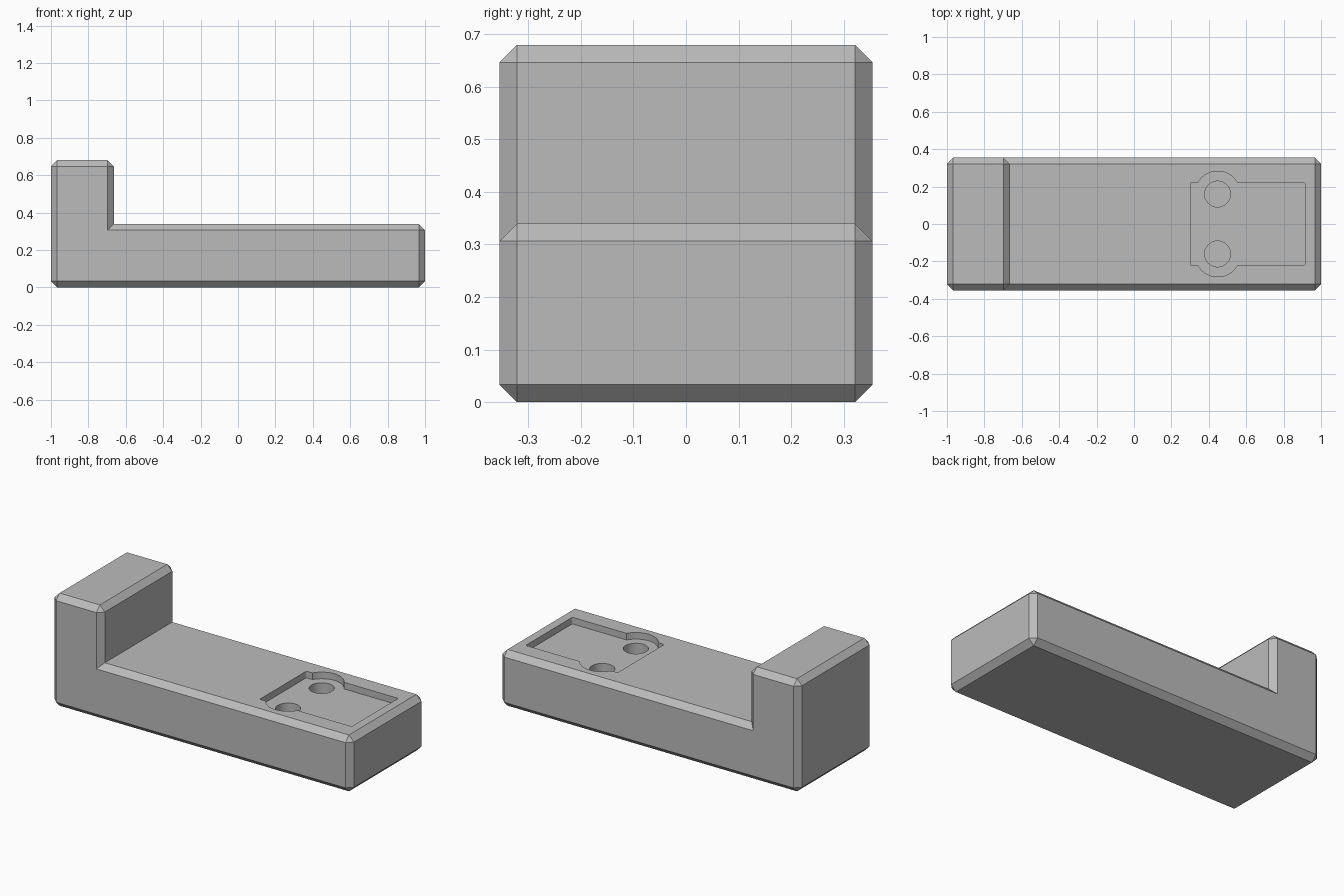
import bpy, bmesh, math
from mathutils import Matrix

old = bpy.data.objects.get("Cube")
if old:
    bpy.data.objects.remove(old, do_unlink=True)

HALF_WIDTH, LEDGE, TOP, STEP_X, CHAMFER = 0.355, 0.34, 0.68, -0.664, 0.0335
POCKET_FLOOR, HOLE_FLOOR = LEDGE - 0.04, LEDGE - 0.2
HOLE_X, HOLE_Y = 0.447, 0.16

grey = bpy.data.materials.new("plain grey")
grey.use_nodes = True
colour = (0.5, 0.5, 0.5, 1)
grey.diffuse_color = colour
grey.node_tree.nodes["Principled BSDF"].inputs["Base Color"].default_value = colour


def make_object(name, bm):
    bmesh.ops.recalc_face_normals(bm, faces=bm.faces)
    mesh = bpy.data.meshes.new(name)
    bm.to_mesh(mesh)
    bm.free()
    mesh.materials.append(grey)
    obj = bpy.data.objects.new(name, mesh)
    bpy.context.collection.objects.link(obj)
    return obj


def cylinder_cutter(name, y, radius, floor):
    bm = bmesh.new()
    depth = LEDGE + 0.1 - floor
    bmesh.ops.create_cone(bm, cap_ends=True, segments=64, radius1=radius, radius2=radius, depth=depth,
                          matrix=Matrix.Translation((HOLE_X, y, floor + depth / 2)))
    return make_object(name, bm)


# L-shaped body, every convex edge chamfered
profile = [(-1, 0), (1, 0), (1, LEDGE), (STEP_X, LEDGE), (STEP_X, TOP), (-1, TOP)]
bm = bmesh.new()
face = bm.faces.new([bm.verts.new((x, -HALF_WIDTH, z)) for x, z in profile])
extruded = bmesh.ops.extrude_face_region(bm, geom=[face])["geom"]
bmesh.ops.translate(bm, vec=(0, 2 * HALF_WIDTH, 0),
                    verts=[v for v in extruded if isinstance(v, bmesh.types.BMVert)])
bmesh.ops.recalc_face_normals(bm, faces=bm.faces)
convex = [e for e in bm.edges if e.calc_face_angle_signed() > 0.1]
bmesh.ops.bevel(bm, geom=convex, offset=CHAMFER, segments=1, affect='EDGES', clamp_overlap=True)
body = make_object("stepped_block", bm)

# Shallow rectangular pocket with slightly rounded corners
bm = bmesh.new()
bmesh.ops.create_cube(bm, size=1, matrix=Matrix.Translation((0.608, 0, POCKET_FLOOR + 0.1))
                      @ Matrix.Diagonal((0.614, 0.444, 0.2, 1)))
upright = [e for e in bm.edges if abs(e.verts[0].co.z - e.verts[1].co.z) > 0.1]
bmesh.ops.bevel(bm, geom=upright, offset=0.01, segments=4, profile=0.5, affect='EDGES')
cutters = [make_object("pocket_cutter", bm)]

# Round lobes at the pocket sides, each with a blind hole
for side, y in (("left", HOLE_Y), ("right", -HOLE_Y)):
    cutters.append(cylinder_cutter(side + "_lobe_cutter", y, 0.122, POCKET_FLOOR))
    cutters.append(cylinder_cutter(side + "_hole_cutter", y, 0.069, HOLE_FLOOR))

bpy.ops.object.select_all(action='DESELECT')
bpy.context.view_layer.objects.active = body
body.select_set(True)
for cutter in cutters:
    cutter.hide_render = True
    cut = body.modifiers.new(cutter.name, 'BOOLEAN')
    cut.operation, cut.solver, cut.object = 'DIFFERENCE', 'EXACT', cutter
    bpy.ops.object.modifier_apply(modifier=cut.name)
for cutter in cutters:
    bpy.data.objects.remove(cutter, do_unlink=True)

bpy.ops.object.shade_smooth_by_angle(angle=math.radians(30))
